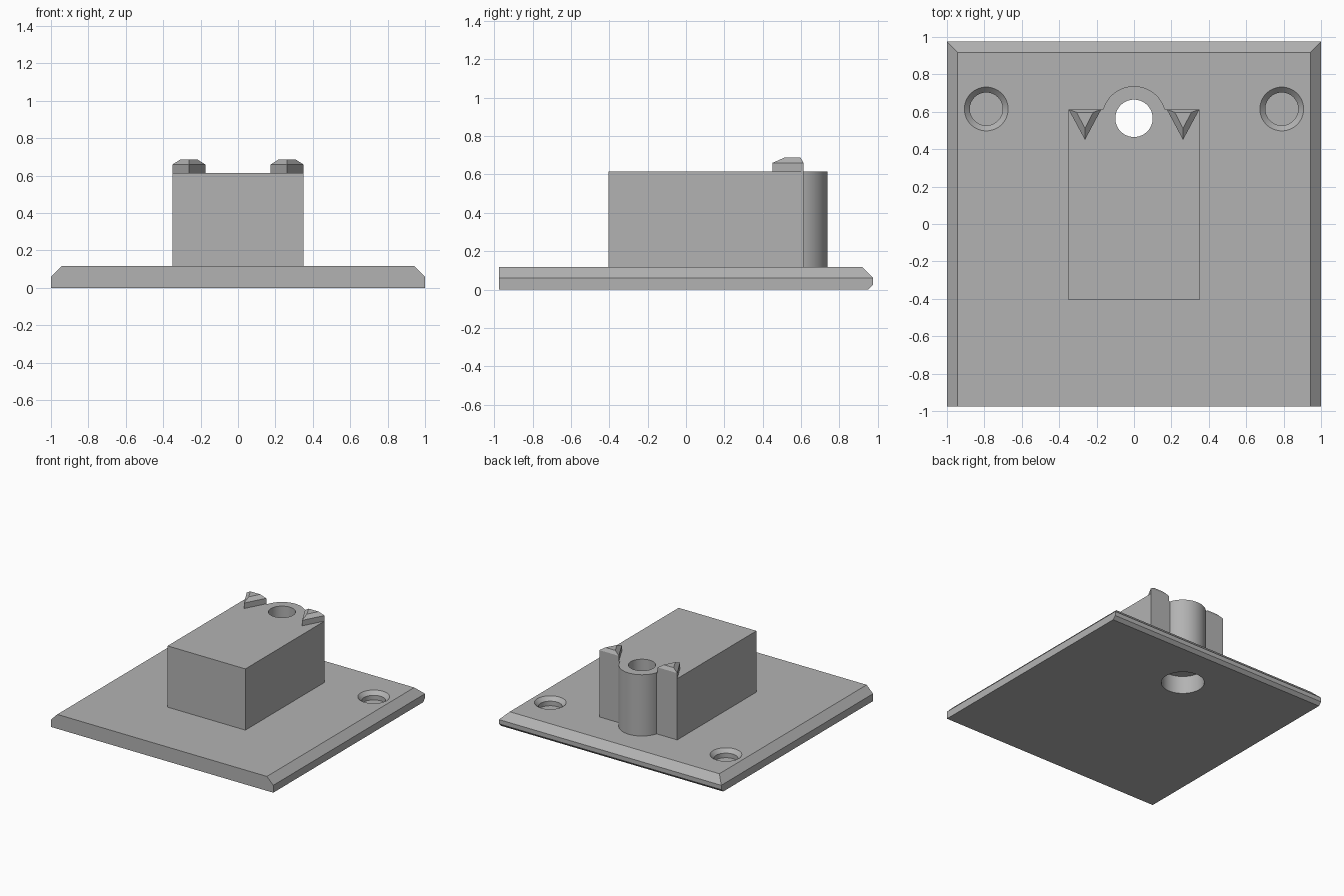
import bpy, bmesh, math

if "Cube" in bpy.data.objects:
    bpy.data.objects.remove(bpy.data.objects["Cube"], do_unlink=True)

GREY = (0.45, 0.45, 0.45, 1)
mat = bpy.data.materials.new("plain grey")
mat.use_nodes = True
mat.diffuse_color = GREY
mat.node_tree.nodes["Principled BSDF"].inputs["Base Color"].default_value = GREY

PLATE_TOP, BLOCK_TOP = 0.117, 0.615
BOSS_Y = 0.565


def finish(name, bm):
    bmesh.ops.recalc_face_normals(bm, faces=bm.faces)
    mesh = bpy.data.meshes.new(name)
    bm.to_mesh(mesh)
    bm.free()
    mesh.materials.append(mat)
    ob = bpy.data.objects.new(name, mesh)
    bpy.context.collection.objects.link(ob)
    return ob


def box(bm, x0, x1, y0, y1, z0, z1):
    for v in bmesh.ops.create_cube(bm, size=1)["verts"]:
        v.co = (x1 if v.co.x > 0 else x0, y1 if v.co.y > 0 else y0, z1 if v.co.z > 0 else z0)


def loft(name, rings):
    """Join closed rings of points and cap both ends."""
    bm = bmesh.new()
    loops = [[bm.verts.new(p) for p in ring] for ring in rings]
    n = len(loops[0])
    for a, b in zip(loops, loops[1:]):
        for i in range(n):
            j = (i + 1) % n
            bm.faces.new((a[i], a[j], b[j], b[i]))
    bm.faces.new(loops[0])
    bm.faces.new(loops[-1])
    return finish(name, bm)


def turned(name, x, y, profile, n=64):
    """Round solid from a list of (radius, height)."""
    return loft(name, [[(x + r * math.cos(math.tau * i / n), y + r * math.sin(math.tau * i / n), z)
                        for i in range(n)] for r, z in profile])


def boolean(target, tool, operation):
    mod = target.modifiers.new("boolean", "BOOLEAN")
    mod.operation, mod.solver, mod.object = operation, "EXACT", tool
    bpy.context.view_layer.update()
    result = bpy.data.meshes.new_from_object(
        target.evaluated_get(bpy.context.evaluated_depsgraph_get()))
    target.modifiers.clear()
    target.data = result
    bpy.data.objects.remove(tool, do_unlink=True)


def bevel_edges(bm, test, width):
    edges = [e for e in bm.edges if test((e.verts[0].co + e.verts[1].co) / 2)]
    bmesh.ops.bevel(bm, geom=edges, offset=width, offset_type="OFFSET", segments=1,
                    affect="EDGES", profile=0.5)


# Base plate, chamfered on the sides and back
bm = bmesh.new()
box(bm, -1, 1, -0.975, 0.975, 0, PLATE_TOP)
bevel_edges(bm, lambda c: c.z > 0.1 and c.y > -0.9, 0.057)
bevel_edges(bm, lambda c: c.z < 0.001 and c.y > 0.9, 0.025)
plate = finish("base_plate", bm)

# Blind countersunk holes
for x in (-0.79, 0.79):
    boolean(plate, turned("hole_cutter", x, 0.615,
                          [(0.088, 0.05), (0.088, 0.087), (0.117, PLATE_TOP), (0.117, 0.2)]),
            "DIFFERENCE")

# Raised block with rounded boss
bm = bmesh.new()
box(bm, -0.35, 0.35, -0.405, 0.613, PLATE_TOP, BLOCK_TOP)
block = finish("raised_block", bm)
boolean(block, turned("boss", 0, BOSS_Y, [(0.172, PLATE_TOP), (0.172, BLOCK_TOP)]), "UNION")

# Stepped bore through the block and plate
for part in (plate, block):
    boolean(part, turned("bore_cutter", 0, BOSS_Y,
                         [(0.16, -0.1), (0.16, 0.145), (0.1, 0.145), (0.1, 0.8)]), "DIFFERENCE")

# Triangular teeth with chamfered tops
outer = [(0.175, 0.613), (0.35, 0.613), (0.262, 0.45)]
inner = [(0.218, 0.597), (0.307, 0.597), (0.262, 0.512)]
for side, s in (("left", 1), ("right", -1)):
    loft(side + "_tooth", [[(s * x, y, z) for x, y in tri]
                           for tri, z in ((outer, BLOCK_TOP), (outer, 0.66), (inner, 0.687))])

# Smooth the round walls, keep edges sharp
for part in (plate, block):
    bpy.ops.object.select_all(action="DESELECT")
    part.select_set(True)
    bpy.context.view_layer.objects.active = part
    bpy.ops.object.shade_smooth_by_angle(angle=math.radians(25))
